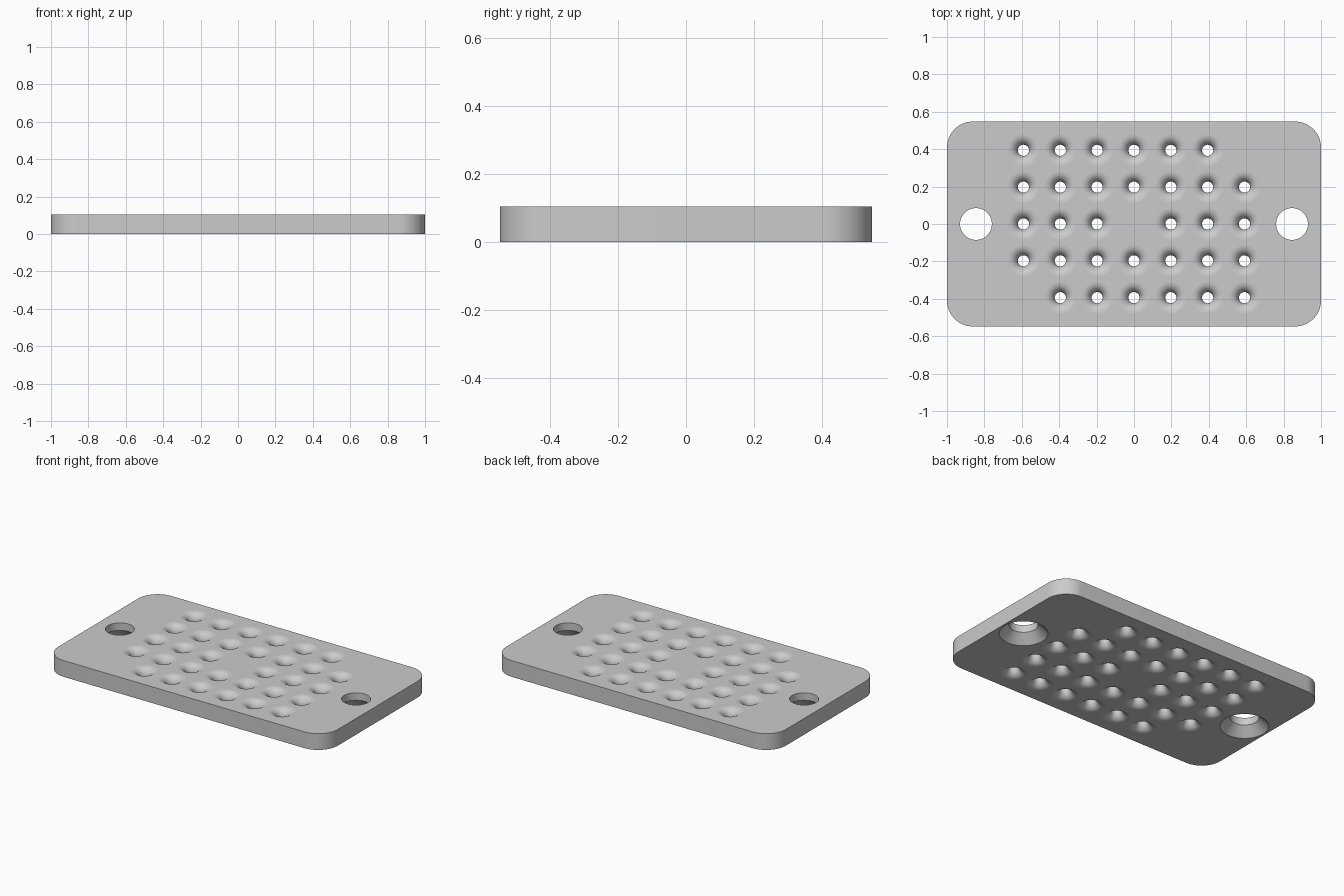
import bpy, bmesh
from math import sin, cos, pi, radians

cube = bpy.data.objects.get("Cube")
if cube:
    bpy.data.objects.remove(cube)

HALF_X, HALF_Y, HEIGHT = 1.0, 0.548, 0.105
CORNER, PITCH = 0.14, 0.197
bm = bmesh.new()


def circle(x, y, r, n):
    return [(x + r * cos(2 * pi * i / n), y + r * sin(2 * pi * i / n)) for i in range(n)]


def rounded_outline(steps=16):
    points = []
    for k, (sx, sy) in enumerate([(1, 1), (-1, 1), (-1, -1), (1, -1)]):
        for i in range(steps + 1):
            a = pi / 2 * (k + i / steps)
            points.append((sx * (HALF_X - CORNER) + CORNER * cos(a),
                           sy * (HALF_Y - CORNER) + CORNER * sin(a)))
    return points


def add_wall(sections):
    """Bridge a stack of (points, z) sections into a wall."""
    rings = [[bm.verts.new((x, y, z)) for x, y in pts] for pts, z in sections]
    for low, high in zip(rings, rings[1:]):
        n = len(low)
        for i in range(n):
            j = (i + 1) % n
            bm.faces.new((low[i], low[j], high[j], high[i]))


# Outer rim
rim = rounded_outline()
add_wall([(rim, 0), (rim, HEIGHT)])

# Countersunk mounting holes
for x in (-0.845, 0.845):
    add_wall([(circle(x, 0, r, 48), z)
              for r, z in ((0.143, 0), (0.085, 0.057), (0.085, HEIGHT))])

# Grid of drain holes with fully rounded throats, three places left solid
fillet = HEIGHT / 2
throat = []
for i in range(17):
    a = pi * i / 16
    throat.append((0.03 + fillet * (1 - sin(a)), fillet * (1 - cos(a))))
for col in range(-3, 4):
    for row in range(-2, 3):
        if (col, row) in ((3, 2), (0, 0), (-3, -2)):
            continue
        add_wall([(circle(col * PITCH, row * PITCH, r, 32), z) for r, z in throat])

# Flat top and bottom faces, filled around the holes
for z, direction in ((0, -1), (HEIGHT, 1)):
    edges = [e for e in bm.edges if e.is_boundary
             and all(abs(v.co.z - z) < 1e-5 for v in e.verts)]
    bmesh.ops.triangle_fill(bm, edges=edges, use_beauty=True, normal=(0, 0, direction))
bmesh.ops.recalc_face_normals(bm, faces=bm.faces[:])

mesh = bpy.data.meshes.new("drain_plate")
bm.to_mesh(mesh)
bm.free()
plate = bpy.data.objects.new("drain_plate", mesh)
bpy.context.collection.objects.link(plate)

# Smooth walls, flat caps
bpy.ops.object.select_all(action='DESELECT')
plate.select_set(True)
bpy.context.view_layer.objects.active = plate
bpy.ops.object.shade_smooth_by_angle(angle=radians(30))
for face in mesh.polygons:
    if abs(face.normal.z) > 0.9999:
        face.use_smooth = False

# Plain grey
grey = bpy.data.materials.new("plain_grey")
grey.use_nodes = True
colour = (0.6, 0.6, 0.6, 1)
grey.diffuse_color = colour
grey.node_tree.nodes["Principled BSDF"].inputs["Base Color"].default_value = colour
mesh.materials.append(grey)
